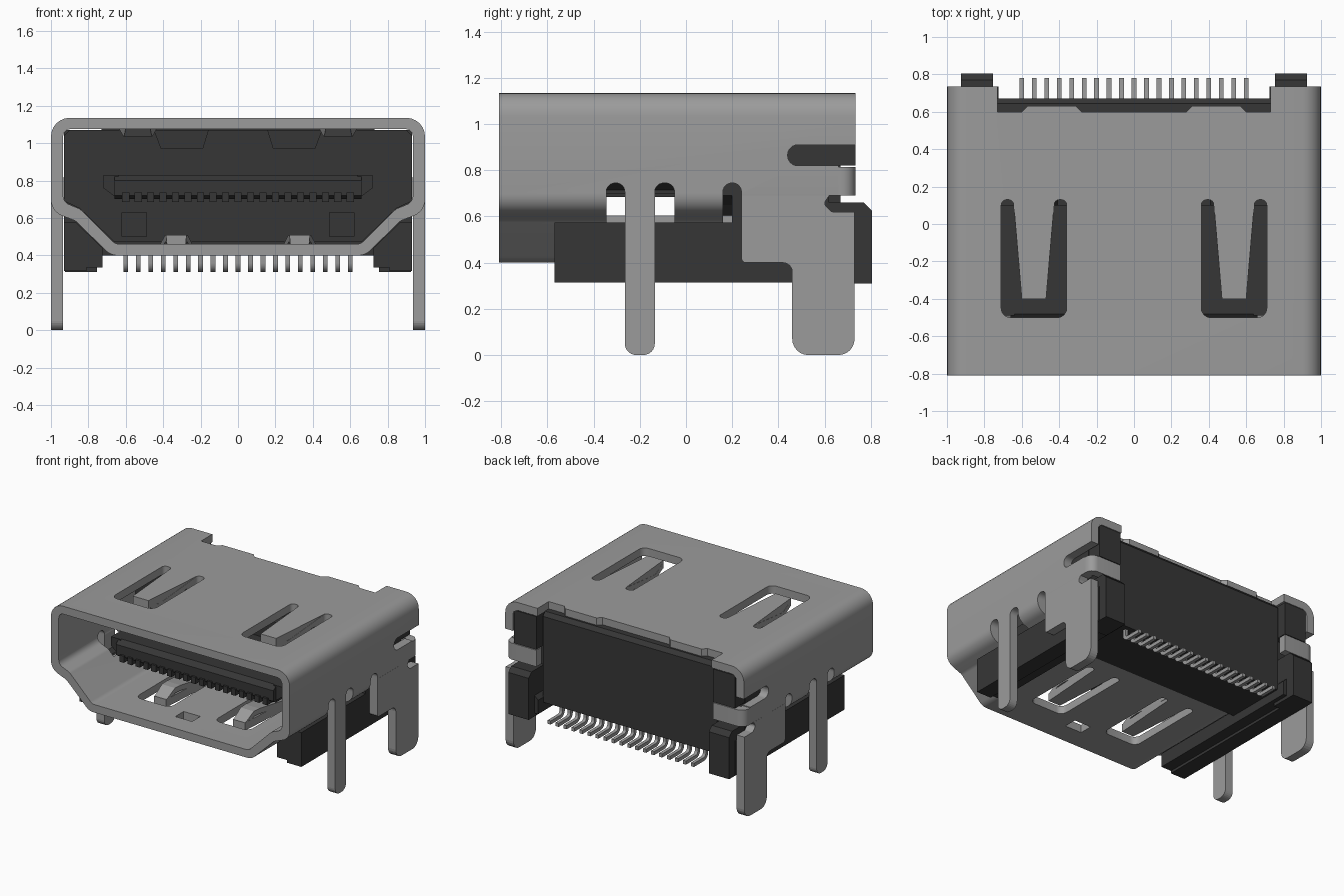
import bpy, bmesh, math
from mathutils import Vector

if "Cube" in bpy.data.objects:
    bpy.data.objects.remove(bpy.data.objects["Cube"])


def material(name, c):
    m = bpy.data.materials.new(name)
    m.use_nodes = True
    m.diffuse_color = (*c, 1)
    bsdf = next(n for n in m.node_tree.nodes if n.type == 'BSDF_PRINCIPLED')
    bsdf.inputs["Base Color"].default_value = (*c, 1)
    return m


METAL = material("grey metal", (0.33, 0.33, 0.33))
PLASTIC = material("black plastic", (0.037, 0.037, 0.037))


def fillet(pts, seg=6):
    """Round the corners of a polygon given as (u, v) or (u, v, radius)."""
    out = []
    n = len(pts)
    for i, p in enumerate(pts):
        r = p[2] if len(p) > 2 else 0
        c = Vector(p[:2])
        if r <= 0:
            out.append(tuple(c))
            continue
        a = (Vector(pts[i - 1][:2]) - c).normalized()
        b = (Vector(pts[(i + 1) % n][:2]) - c).normalized()
        half = a.angle(b) / 2
        mid = c + (a + b).normalized() * (r / math.sin(half))
        d = r / math.tan(half)
        va, vb = c + a * d - mid, c + b * d - mid
        sweep = va.angle_signed(vb)
        for k in range(seg + 1):
            t = -sweep * k / seg
            out.append((mid.x + va.x * math.cos(t) - va.y * math.sin(t),
                        mid.y + va.x * math.sin(t) + va.y * math.cos(t)))
    return out


def finish(name, bm, mat, mirror=False):
    bmesh.ops.recalc_face_normals(bm, faces=bm.faces[:])
    me = bpy.data.meshes.new(name)
    bm.to_mesh(me)
    bm.free()
    me.materials.append(mat)
    ob = bpy.data.objects.new(name, me)
    bpy.context.collection.objects.link(ob)
    if mirror:
        ob.modifiers.new("Mirror", 'MIRROR')
    return ob


def place(axis, p, d):
    return {'x': (d, p[0], p[1]), 'y': (p[0], d, p[1]), 'z': (p[0], p[1], d)}[axis]


def prism(name, pts, axis, lo, hi, mat, mirror=False):
    """Extrude a 2D polygon along an axis."""
    bm = bmesh.new()
    loop = fillet(pts)
    a = [bm.verts.new(place(axis, p, lo)) for p in loop]
    b = [bm.verts.new(place(axis, p, hi)) for p in loop]
    bm.faces.new(a)
    bm.faces.new(b)
    for i in range(len(a)):
        j = (i + 1) % len(a)
        bm.faces.new((a[i], a[j], b[j], b[i]))
    return finish(name, bm, mat, mirror)


def box(name, x, y, z, mat, mirror=False):
    return prism(name, [(x[0], z[0]), (x[1], z[0]), (x[1], z[1]), (x[0], z[1])],
                 'y', y[0], y[1], mat, mirror)


def symmetric(half):
    return half + [(-p[0], *p[1:]) for p in reversed(half)]


def cut(ob, cutters):
    bpy.context.view_layer.objects.active = ob
    for c in cutters:
        m = ob.modifiers.new("Cut", 'BOOLEAN')
        m.operation = 'DIFFERENCE'
        m.solver = 'EXACT'
        m.object = c
        bpy.ops.object.modifier_apply(modifier=m.name)
        bpy.data.objects.remove(c)


def smooth(ob):
    bpy.ops.object.select_all(action='DESELECT')
    ob.select_set(True)
    bpy.context.view_layer.objects.active = ob
    bpy.ops.object.shade_smooth_by_angle(angle=math.radians(30))


def u_slot(x, w, y0, y1, root, tip, gap, z0, z1):
    """Cutter that frees a tapered spring finger, mirrored to both sides."""
    r = (w - root) * 0.45
    pts = [(x - w, y0, .05), (x + w, y0, .05), (x + w, y1, r), (x + root, y1, r),
           (x + tip, y0 + gap), (x - tip, y0 + gap), (x - root, y1, r), (x - w, y1, r)]
    return prism("slot_cutter", pts, 'z', z0, z1, METAL, True)


def spring(name, x, path, t):
    """Bent strip; path holds (y, top z, half width)."""
    bm = bmesh.new()
    rings = [[bm.verts.new(v) for v in ((x - w, y, z), (x + w, y, z),
                                        (x + w, y, z - t), (x - w, y, z - t))]
             for y, z, w in path]
    for a, b in zip(rings, rings[1:]):
        for i in range(4):
            j = (i + 1) % 4
            bm.faces.new((a[i], a[j], b[j], b[i]))
    bm.faces.new(rings[0])
    bm.faces.new(rings[-1])
    return finish(name, bm, METAL, True)


# Shell: hollow tube with the stepped profile
outer = symmetric([(1, 1.135, .1), (1, .635, .09), (.87, .585, .06), (.68, .40, .08)])
inner = symmetric([(.935, 1.075, .04), (.935, .685, .05), (.845, .648, .05), (.655, .46, .05)])
bm = bmesh.new()
rings = [[bm.verts.new((p[0], y, p[1])) for p in fillet(prof)]
         for prof, y in ((outer, -.81), (outer, .735), (inner, .735), (inner, -.81))]
for k in range(4):
    a, b = rings[k], rings[(k + 1) % 4]
    for i in range(len(a)):
        j = (i + 1) % len(a)
        bm.faces.new((a[i], a[j], b[j], b[i]))
shell = finish("shell", bm, METAL)

# Openings in the shell
rear_edge = symmetric([(.73, .9), (.73, .6), (.6, .6), (.57, .63), (.31, .63), (.28, .6)])
cutters = [
    prism("rear_cutter", rear_edge, 'z', .9, 1.3, METAL),
    box("under_cutter", (-1.1, 1.1), (.2, 1), (.2, .69), METAL),
    box("tab_cutter", (.6, 1.1), (.66, 1), (.685, .82), METAL, True),
    box("leg_cutter", (.8, 1.1), (-.28, -.12), (.57, .70), METAL, True),
    prism("side_slot_cutter", [(.44, .82, .044), (.9, .82), (.9, .91), (.44, .91, .044)],
          'x', .85, 1.1, METAL, True),
    box("latch_cutter", (-.07, .07), (-.65, -.55), (.3, .55), METAL),
    u_slot(.535, .175, -.5, .13, .11, .065, .1, 1.02, 1.3),
    u_slot(.33, .145, -.55, .08, .085, .05, .09, .3, .52),
]
for y0, y1 in ((-.345, -.265), (-.135, -.05), (.16, .24)):
    cutters.append(prism("arch_cutter", [(y0, .57), (y1, .57), (y1, .745, .038), (y0, .745, .038)],
                         'x', .8, 1.1, METAL, True))
cut(shell, cutters)
smooth(shell)

# Spring fingers
spring("top_spring", .535, [(.13, 1.135, .11), (.08, 1.13, .108), (-.26, 1.075, .078),
                            (-.30, 1.075, .075), (-.40, 1.12, .065)], .04)
spring("bottom_spring", .33, [(.08, .46, .085), (.04, .465, .083), (-.30, .51, .06),
                              (-.36, .51, .055), (-.46, .455, .05)], .04)

# Mounting legs and rear side plates
prism("front_leg", [(-.265, .70), (-.265, 0, .05), (-.135, 0, .05), (-.135, .70)],
      'x', .935, 1, METAL, True)
prism("rear_leg", [(.24, .69), (.24, .40, .02), (.46, .40, .04), (.46, 0, .07),
                   (.73, 0, .07), (.73, .62), (.63, .62, .02), (.595, .655, .02), (.62, .69)],
      'x', .935, 1, METAL, True)
tab = prism("rear_wrap_tab", [(.935, .66), (1, .66), (1, .735, .06), (.74, .735),
                              (.74, .675), (.935, .675)], 'z', .69, .815, METAL, True)
smooth(tab)

# Plastic housing behind the cavity, with recesses in its front face
wall = prism("cavity_wall", symmetric([(.90, 1.07), (.93, 1.04), (.93, .69), (.845, .65),
                                       (.66, .47)]), 'y', .1, .3, PLASTIC)
cut(wall, [
    prism("key_cutter", [(.15, 1.1), (.19, .97), (.41, .97), (.46, 1.1)],
          'y', 0, .22, PLASTIC, True),
    box("corner_cutter", (.49, .62), (0, .22), (.50, .63), PLASTIC, True),
])
box("rear_housing", (-.93, .93), (.2, .62), (.40, 1.07), PLASTIC)
prism("rear_wall", [(.60, .40), (.67, .40), (.67, 1.05), (.645, 1.08), (.60, 1.08)],
      'x', -.73, .73, PLASTIC)
box("rear_upper_corner", (.74, .925), (.6, .735), (.82, 1.07), PLASTIC, True)
prism("rear_lower_corner", [(.6, .31), (.805, .31), (.805, .625), (.77, .66), (.6, .66)],
      'x', .755, .925, PLASTIC, True)

# Side rails under the shell shoulders
prism("side_rail", [(.93, .315), (.81, .315), (.81, .335), (.725, .335), (.725, .44),
                    (.865, .575), (.93, .575)], 'y', -.57, .735, PLASTIC, True)

# Contact tongue with ribs
prism("tongue", [(-.52, .72), (-.49, .70), (.15, .70), (.15, .83), (-.48, .83), (-.52, .80)],
      'x', -.66, .66, PLASTIC)
prism("tongue_edge", [(.64, .70), (.72, .76), (.72, .83), (.64, .83)],
      'y', -.49, .15, PLASTIC, True)

# Ribs and solder pins, one pair for each contact
for i in range(19):
    x = (i - 9) * .0667
    box(f"contact_rib_{i + 1}", (x - .019, x + .019), (-.535, .12), (.685, .735), PLASTIC)
    pin = prism(f"solder_pin_{i + 1}",
                [(.61, .42), (.61, .31, .05), (.78, .31), (.78, .337), (.638, .337, .023),
                 (.638, .42)], 'x', x - .0125, x + .0125, METAL)
    smooth(pin)
